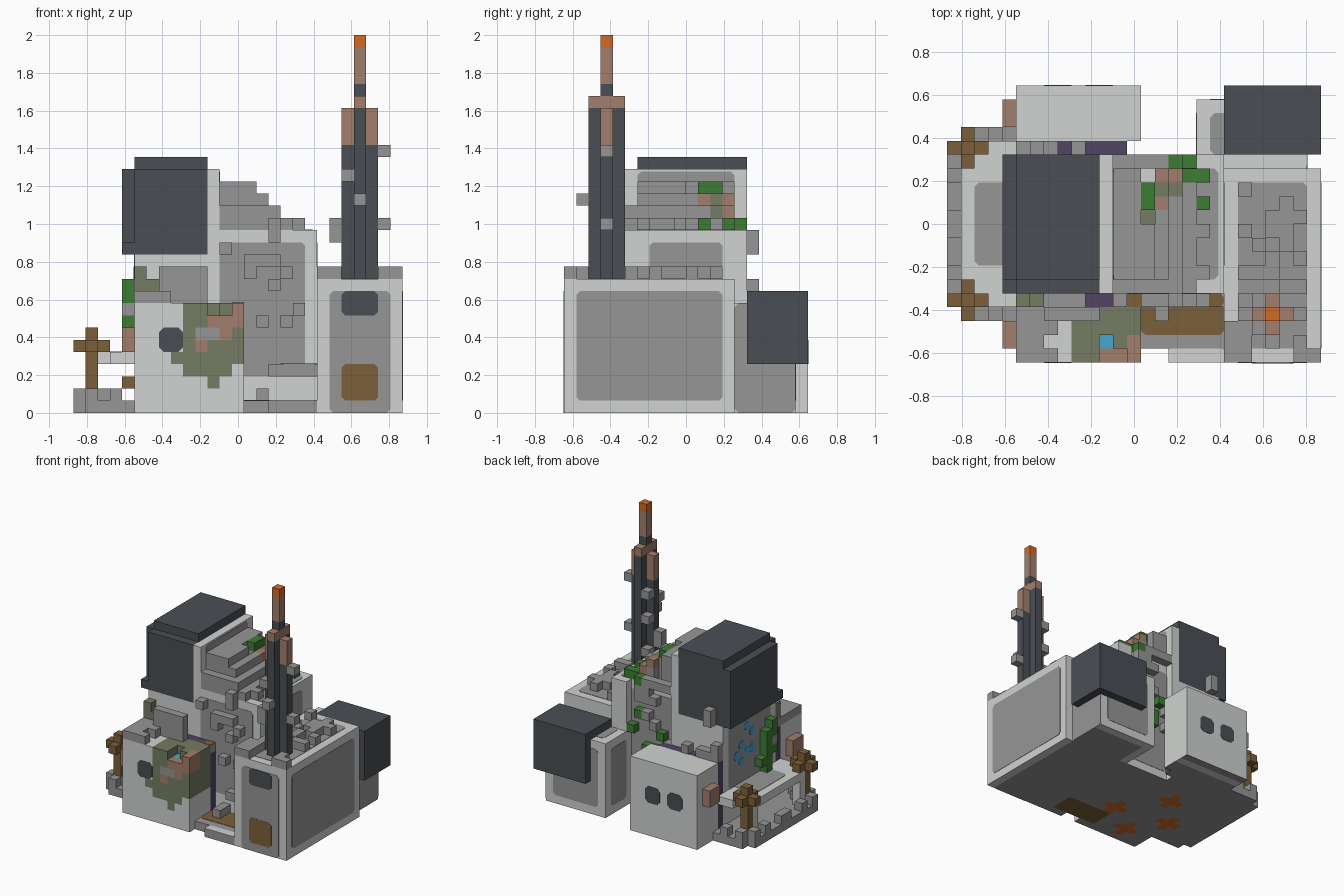
import bpy, bmesh, random
from mathutils import Vector

if "Cube" in bpy.data.objects:
    bpy.data.objects.remove(bpy.data.objects["Cube"])
random.seed(4)
U = 2 / 31                      # size of one block
ORIGIN = Vector((13.5, 10, 0))  # grid point that sits at the world origin

# Flat colours
NAMES = ["light_concrete", "grey_concrete", "dark_metal", "brown_dirt", "rust_pink",
         "leaf_green", "moss_olive", "bright_orange", "deep_purple", "sky_blue"]
HEXES = ["d0d3d1", "969696", "4a4e54", "7c603a", "a27f6c",
         "3d7c33", "757c63", "d26a22", "524363", "44a8d2"]
LIGHT, GREY, DARK, BROWN, PINK, GREEN, OLIVE, ORANGE, PURPLE, BLUE = range(10)
MATS = []
for name, code in zip(NAMES, HEXES):
    srgb = [int(code[i:i + 2], 16) / 255 for i in (0, 2, 4)]
    col = [((c + 0.055) / 1.055) ** 2.4 for c in srgb] + [1]
    m = bpy.data.materials.new(name)
    m.use_nodes = True
    m.diffuse_color = col
    m.node_tree.nodes["Principled BSDF"].inputs["Base Color"].default_value = col
    MATS.append(m)


def finish(name, bm):
    me = bpy.data.meshes.new(name)
    bm.to_mesh(me)
    bm.free()
    for m in MATS:
        me.materials.append(m)
    bpy.context.collection.objects.link(bpy.data.objects.new(name, me))


def underside(i, j):
    """Rust blotches, dirt and the pale rim seen from below."""
    if any(abs(i - a) + abs(j - b) < 2 for a, b in ((12, 5), (8, 10), (8, 2), (5, 6))):
        return ORANGE
    if 11 < i < 18 and 0 < j < 4:
        return BROWN
    return LIGHT if i == 26 or j == 18 or (i == 18 and j > 13) else GREY


def blocks(name, boxes):
    """Fill boxes (colour, x0, x1, y0, y1, z0, z1) with blocks; None carves; keep outer faces."""
    cells = {}
    for mat, x0, x1, y0, y1, z0, z1 in boxes:
        for i in range(x0, x1):
            for j in range(y0, y1):
                for k in range(z0, z1):
                    if mat is None:
                        cells.pop((i, j, k), None)
                    else:
                        cells[i, j, k] = mat
    bm = bmesh.new()
    verts = {}
    for c, mat in cells.items():
        for ax in range(3):
            for s in (0, 1):
                n = list(c)
                n[ax] += 2 * s - 1
                if tuple(n) in cells:
                    continue
                ring = []
                for u, v in ((0, 0), (1, 0), (1, 1), (0, 1))[::2 * s - 1]:
                    p = list(c)
                    p[ax] += s
                    p[(ax + 1) % 3] += u
                    p[(ax + 2) % 3] += v
                    p = tuple(p)
                    if p not in verts:
                        verts[p] = bm.verts.new((Vector(p) - ORIGIN) * U)
                    ring.append(verts[p])
                f = bm.faces.new(ring)
                f.material_index = underside(c[0], c[1]) if ax == 2 and n[2] == -1 else mat
    bmesh.ops.dissolve_limit(bm, angle_limit=0.02, verts=bm.verts, edges=bm.edges, delimit={'MATERIAL'})
    finish(name, bm)


def plate(name, axis, side, at, a, b, mat, c=0.3, lift=0.04):
    """Thin panel with clipped corners; a and b are ranges on the other two axes in order."""
    (a0, a1), (b0, b1) = a, b
    outline = [(a0 + c, b0), (a1 - c, b0), (a1, b0 + c), (a1, b1 - c),
               (a1 - c, b1), (a0 + c, b1), (a0, b1 - c), (a0, b0 + c)]
    bm = bmesh.new()
    ring = []
    for p in outline:
        co = list(p)
        co.insert(axis, at)
        ring.append(bm.verts.new((Vector(co) - ORIGIN) * U))
    bm.faces.new(ring)
    res = bmesh.ops.extrude_face_region(bm, geom=bm.faces[:])
    off = Vector((0, 0, 0))
    off[axis] = side * lift * U
    bmesh.ops.translate(bm, vec=off, verts=[v for v in res["geom"] if isinstance(v, bmesh.types.BMVert)])
    bmesh.ops.recalc_face_normals(bm, faces=bm.faces)
    for f in bm.faces:
        f.material_index = mat
    finish(name, bm)


def cube(mat, i, j, k):
    return (mat, i, i + 1, j, j + 1, k, k + 1)


def scatter(count, xs, ys, zs):
    return [cube(GREY, *(random.randrange(*r) for r in (xs, ys, zs))) for _ in range(count)]


# Right wing with panels, hatch and doorway
blocks("right_wing", [(LIGHT, 20, 27, 0, 14, 0, 11)])
plate("wing_front_panel", 1, -1, 0, (21, 26), (0, 10), GREY)
plate("wing_window", 1, -1, 0, (22, 25), (8, 10), DARK, lift=0.07)
plate("wing_door", 1, -1, 0, (22, 25), (1, 4), BROWN, lift=0.07)
plate("wing_side_panel", 0, 1, 27, (1, 13), (1, 10), GREY)
plate("wing_roof_panel", 2, 1, 11, (21, 26), (1, 13), GREY)
blocks("wing_roof_rubble", scatter(8, (20, 22), (0, 6), (11, 12)) + scatter(5, (22, 27), (5, 7), (11, 12))
       + scatter(14, (21, 26), (6, 13), (11, 12))
       + [cube(GREY, i, 0, 11) for i in (20, 21, 25, 26)] + [cube(GREY, 25, 1, 11)])

# Chimney mast: a cross of dark columns with rusty tops
mast = [(DARK, 23, 24, 3, 4, 11, 27), (PINK, 23, 24, 3, 4, 27, 30), cube(ORANGE, 23, 3, 30),
        cube(PINK, 23, 3, 25)]
for i in (22, 24):
    mast += [(DARK, i, i + 1, 3, 4, 11, 22), (PINK, i, i + 1, 3, 4, 22, 25)]
for j in (2, 4):
    mast += [(DARK, 23, 24, j, j + 1, 11, 25), cube(PINK, 23, j, 25)]
blocks("chimney_mast", mast)
blocks("mast_brackets", [cube(GREY, *p) for p in (
    (25, 3, 21), (25, 3, 15), (21, 3, 14), (21, 3, 15), (23, 1, 17), (22, 2, 19),
    (22, 4, 20), (22, 4, 17), (22, 4, 13))])

# Rear right annex and its dark tank
blocks("rear_annex", [(LIGHT, 18, 26, 14, 19, 0, 9)])
plate("annex_right_panel", 0, 1, 26, (14, 19), (0, 9), GREY)
plate("annex_left_panel", 0, -1, 18, (15, 18), (1, 8), GREY)
plate("annex_back_panel", 1, 1, 19, (19, 25), (1, 8), GREY)
plate("annex_roof_panel", 2, 1, 9, (19, 25), (15, 18), GREY)
blocks("rear_dark_tank", [(DARK, 20, 27, 15, 20, 4, 10)])

# Central hall with stepped roof
blocks("central_hall", [(LIGHT, 12, 20, 5, 14, 0, 15), (LIGHT, 18, 20, 14, 15, 9, 15),
                        (LIGHT, 11, 12, 5, 15, 0, 20)])
plate("hall_front_panel", 1, -1, 5, (12, 19), (3, 14), GREY)
plate("hall_right_panel", 0, 1, 20, (7, 13), (9, 14), GREY)
plate("hall_back_panel", 1, 1, 14, (12, 18), (1, 14), GREY)
plate("hall_roof_panel", 2, 1, 15, (18, 19.6), (6, 14), GREY)
plate("parapet_panel", 0, 1, 12, (6, 14), (15, 19.8), GREY)
blocks("stepped_roof", [
    (GREY, 12, 14, 6, 14, 15, 19), (GREY, 14, 15, 6, 13, 15, 19), (GREY, 15, 16, 6, 14, 15, 18),
    (GREY, 16, 17, 5, 14, 15, 17), (GREY, 17, 18, 5, 13, 15, 16), (GREY, 12, 16, 5, 6, 15, 17),
    (GREY, 12, 17, 14, 15, 15, 16), (GREEN, 14, 15, 11, 13, 18, 19), (PINK, 15, 16, 11, 12, 17, 18),
    (OLIVE, 15, 16, 12, 13, 17, 18), cube(PINK, 15, 13, 17), (None, 14, 15, 10, 11, 17, 19),
    cube(OLIVE, 14, 10, 16), cube(OLIVE, 16, 12, 16), (GREEN, 16, 17, 14, 15, 15, 16),
    (GREEN, 17, 19, 13, 14, 15, 16), cube(GREEN, 18, 11, 15), cube(PINK, 16, 13, 16),
    cube(GREY, 18, 9, 15), cube(GREY, 18, 6, 15)])
blocks("hall_front_rubble", scatter(8, (12, 19), (4, 5), (7, 15))
       + [cube(GREY, 12, 4, 13), (GREY, 15, 17, 4, 5, 12, 13), cube(GREY, 16, 4, 10),
          (GREY, 16, 17, 4, 5, 14, 16)])
blocks("hall_back_rubble", scatter(9, (12, 18), (14, 15), (6, 14))
       + [(GREY, 15, 17, 14, 15, 13, 15), cube(GREEN, 16, 14, 11), (GREEN, 14, 16, 14, 15, 6, 8),
          cube(GREEN, 13, 14, 9), cube(GREEN, 17, 14, 9)])

# Left tower with its dark head
blocks("left_tower", [(LIGHT, 5, 11, 5, 15, 0, 13)])
plate("tower_left_panel", 0, -1, 5, (6, 14), (5, 13), GREY)
for j, k in ((10, 8), (11, 9), (9, 10), (10, 11), (12, 8), (11, 7), (9, 8)):
    plate("blue_stain", 0, -1, 5, (j, j + 1), (k, k + 1), BLUE, lift=0.08)
blocks("tower_head", [(DARK, 5, 11, 5, 15, 13, 20), (DARK, 4, 5, 5, 15, 13, 14),
                      (DARK, 4, 5, 6, 15, 14, 20), (DARK, 5, 11, 6, 15, 20, 21)])
blocks("hanging_vines", [(GREEN, 4, 5, 6, 7, 9, 11), (GREEN, 4, 5, 7, 8, 5, 10), cube(GREY, 4, 6, 8),
                         cube(GREEN, 4, 6, 7), cube(GREEN, 4, 8, 6), cube(BROWN, 4, 6, 2)])
blocks("tower_back_rubble", [(GREY, 5, 8, 15, 16, 9, 10), cube(GREY, 9, 15, 9), (GREY, 6, 7, 15, 16, 13, 15),
                             cube(GREY, 5, 15, 10)])

# Front box with a mossy, broken corner
blocks("front_box", [
    (LIGHT, 5, 14, 0, 4, 0, 9), (OLIVE, 9, 14, 0, 4, 3, 9), (OLIVE, 8, 9, 0, 1, 4, 5),
    (OLIVE, 10, 13, 0, 1, 3, 4), cube(OLIVE, 11, 0, 2), (LIGHT, 13, 14, 0, 4, 3, 4),
    (PINK, 13, 14, 0, 2, 7, 9), (PINK, 11, 13, 0, 1, 7, 8), cube(PINK, 12, 0, 6),
    cube(PINK, 10, 0, 5), (GREY, 10, 12, 0, 1, 6, 7), (None, 11, 13, 0, 1, 8, 9),
    cube(None, 11, 1, 8), cube(BLUE, 11, 1, 7)])
plate("front_box_window", 1, -1, 0, (7, 9), (5, 7), DARK, c=0.4)
blocks("front_box_rubble", scatter(14, (5, 8), (0, 3), (9, 10)) + [
    (GREY, 5, 10, 3, 5, 9, 10), cube(GREY, 10, 3, 9), (GREY, 7, 11, 3, 4, 10, 12),
    (OLIVE, 6, 7, 4, 5, 10, 11), (OLIVE, 5, 6, 4, 5, 10, 12)])

# Rear box with two windows
blocks("rear_box", [(LIGHT, 5, 14, 16, 20, 0, 9)])
for x in (7, 10):
    plate("rear_box_window", 1, 1, 20, (x, x + 2), (4, 6), DARK, c=0.4)
for name, x1, y in (("front_purple_joint", 14, 4), ("rear_purple_joint", 13, 15)):
    blocks(name, [(PURPLE, 5, x1, y, y + 1, 0, 9)])
plate("joint_dirt", 2, 1, 9, (13, 14), (4, 5), BROWN, c=0.1)
for name, y in (("front_side_vent", 1), ("rear_side_vent", 17)):
    blocks(name, [(PINK, 4, 5, y, y + 2, 5, 7)])

# Courtyard in front of the hall
blocks("courtyard", [(GREY, 14, 20, 1, 5, 0, 1), (GREY, 16, 20, 0, 1, 0, 1), (GREY, 15, 16, 3, 5, 1, 2),
                     (GREY, 16, 20, 4, 5, 3, 4)])
plate("courtyard_rim", 2, 1, 1, (16, 20), (0, 1), LIGHT, c=0.1)
plate("courtyard_dirt", 2, 1, 1, (14, 20), (2, 4.9), BROWN)
plate("ledge_dirt", 2, 1, 4, (17, 20), (4, 5), BROWN)

# Left terrace: base, kerb, raised deck and two crossed posts
blocks("terrace_base", [(GREY, 0, 5, 3, 17, 0, 1), cube(None, 0, 3, 0), cube(None, 0, 16, 0)])
blocks("terrace_kerb", [cube(GREY, 0, j, 1) for j in (4, 6, 9, 10, 13, 15)]
       + [cube(GREY, i, j, 1) for i in (1, 3) for j in (3, 16)] + [cube(GREY, 2, 4, 1)])
blocks("raised_deck", [(LIGHT, 1, 5, 5, 15, 4, 5)]
       + [(LIGHT, 1, 2, j, j + 1, 1, 4) for j in (5, 14)])
plate("deck_panel", 2, 1, 5, (2, 5), (7, 13), GREY)
for name, j in (("front_post", 4), ("rear_post", 15)):
    blocks(name, [(BROWN, 1, 2, j, j + 1, 1, 7), (BROWN, 0, 3, j, j + 1, 5, 6),
                  (BROWN, 1, 2, j - 1, j + 2, 5, 6)])
    blocks(name + "_beam", [(LIGHT, 3, 5, j, j + 1, 4, 5)])
